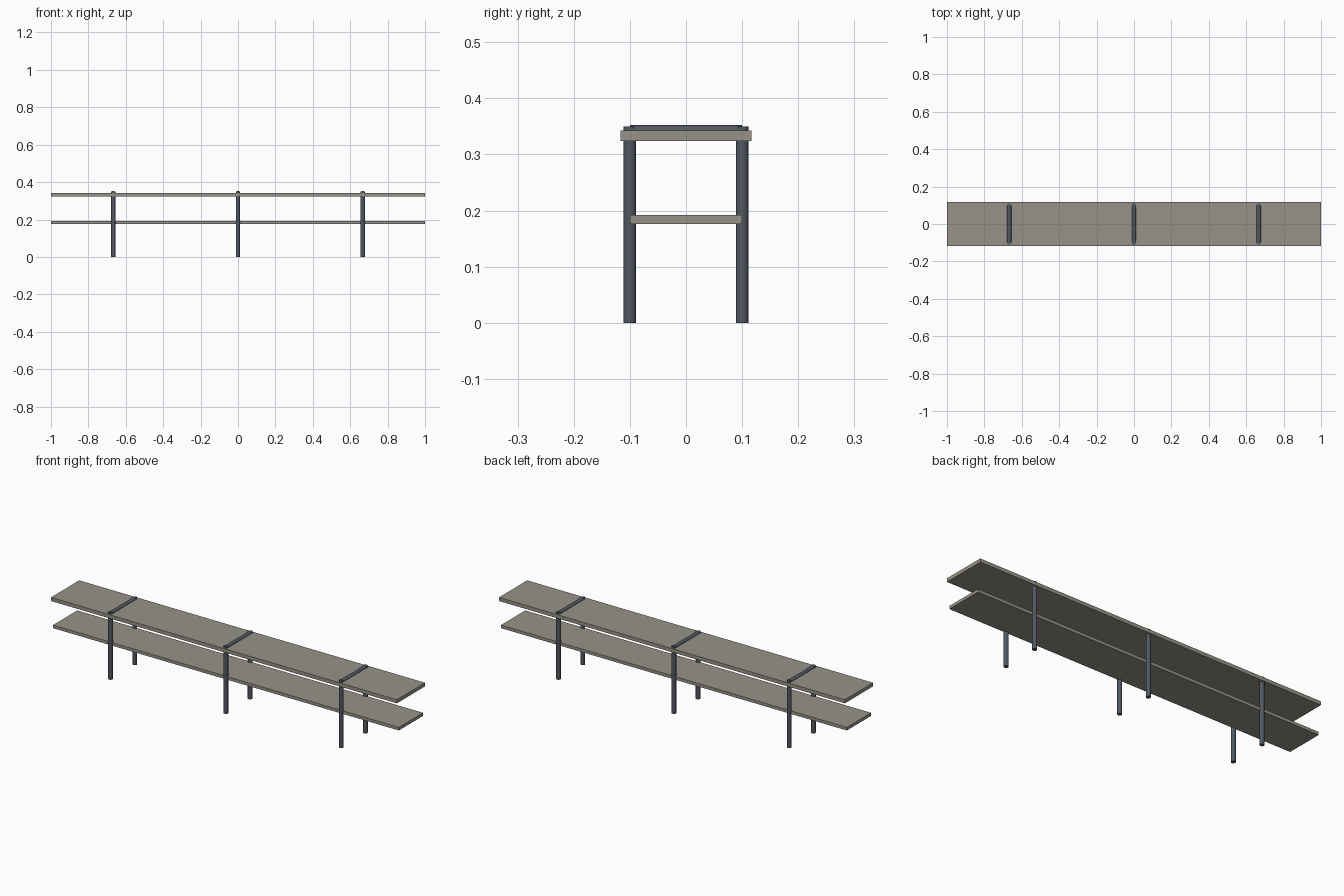
import bpy, math

if "Cube" in bpy.data.objects:
    bpy.data.objects.remove(bpy.data.objects["Cube"])

def material(name, color):
    m = bpy.data.materials.new(name)
    m.diffuse_color = color
    m.use_nodes = True
    m.node_tree.nodes["Principled BSDF"].inputs["Base Color"].default_value = m.diffuse_color
    return m

wood = material("weathered_board", (0.31, 0.29, 0.25, 1))
steel = material("dark_steel", (0.085, 0.1, 0.12, 1))

def board(name, width, z0, z1):
    bpy.ops.mesh.primitive_cube_add(size=1, location=(0, 0, (z0 + z1) / 2))
    o = bpy.context.object
    o.name = name
    o.scale = (2, width, z1 - z0)
    bpy.ops.object.transform_apply(location=False, rotation=False, scale=True)
    o.data.materials.append(wood)

def rod(name, length, location, rotation=(0, 0, 0)):
    bpy.ops.mesh.primitive_cylinder_add(vertices=20, radius=0.0112, depth=length,
                                        location=location, rotation=rotation)
    o = bpy.context.object
    o.name = name
    o.data.materials.append(steel)
    bpy.ops.object.shade_smooth_by_angle(angle=math.radians(40))

# Boards: wide seat on top, narrower shelf below
board("seat", 0.233, 0.324, 0.343)
board("lower_shelf", 0.2, 0.176, 0.192)

# Three frames: a pair of legs joined by a bar half sunk into the seat
for label, x in (("left", -0.667), ("middle", 0), ("right", 0.667)):
    for side, y in (("front", -0.1), ("back", 0.1)):
        rod(f"{label}_{side}_leg", 0.35, (x, y, 0.175))
    rod(f"{label}_crossbar", 0.2, (x, 0, 0.341), (math.pi / 2, 0, 0))
